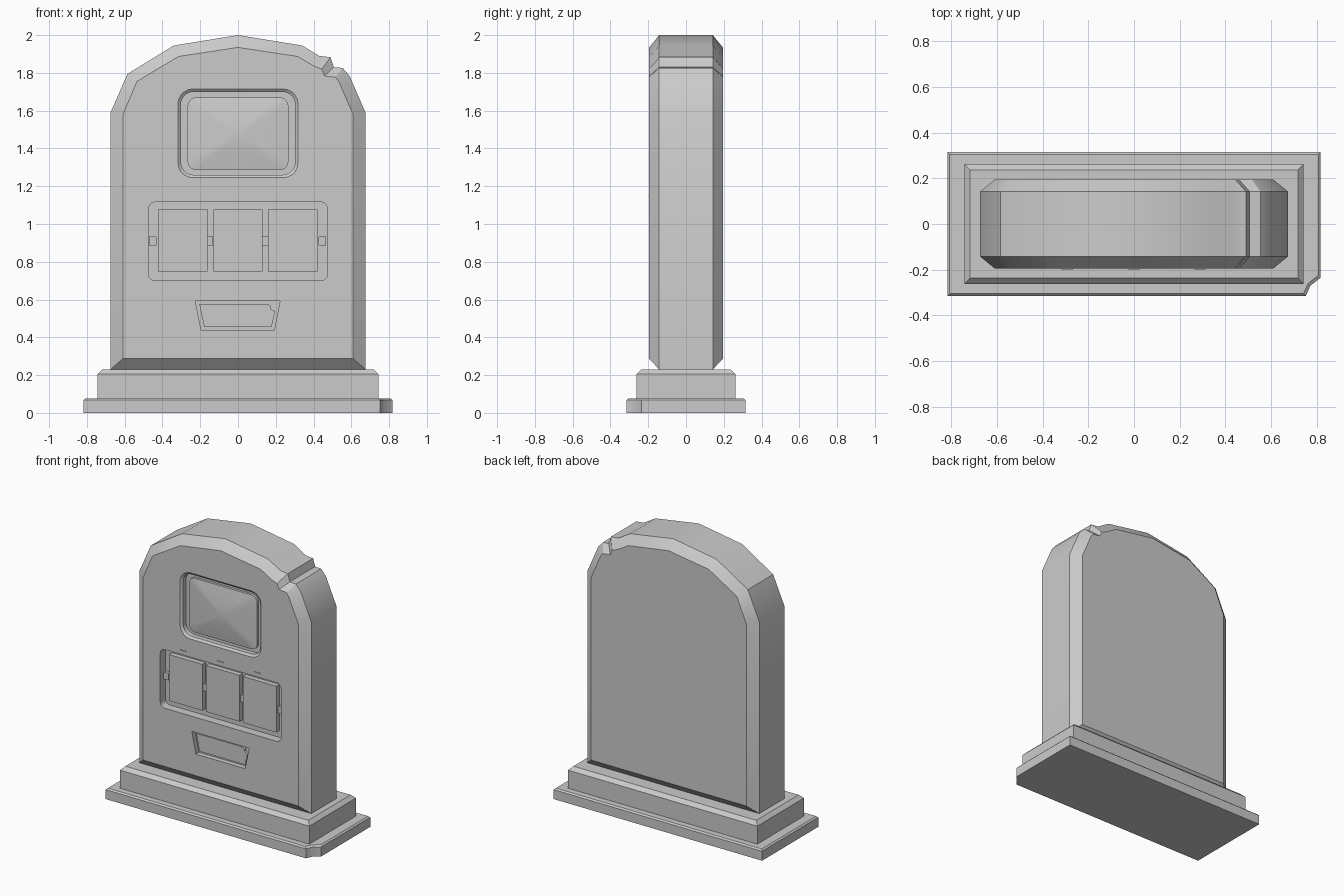
import bpy, bmesh, math

cube = bpy.data.objects.get("Cube")
if cube:
    bpy.data.objects.remove(cube, do_unlink=True)

stone = bpy.data.materials.new("grey_stone")
stone.use_nodes = True
GREY = (0.6, 0.6, 0.6, 1)
stone.diffuse_color = GREY
stone.node_tree.nodes["Principled BSDF"].inputs["Base Color"].default_value = GREY

FRONT = -0.195  # y of the slab's front face


def loft(name, rings):
    """Skin matching closed 3D rings and cap both ends."""
    bm = bmesh.new()
    loops = [[bm.verts.new(p) for p in ring] for ring in rings]
    n = len(loops[0])
    for a, b in zip(loops, loops[1:]):
        for i in range(n):
            j = (i + 1) % n
            bm.faces.new((a[i], a[j], b[j], b[i]))
    bm.faces.new(loops[0])
    bm.faces.new(loops[-1])
    bmesh.ops.remove_doubles(bm, verts=bm.verts, dist=1e-5)
    bmesh.ops.recalc_face_normals(bm, faces=bm.faces)
    mesh = bpy.data.meshes.new(name)
    bm.to_mesh(mesh)
    bm.free()
    mesh.materials.append(stone)
    obj = bpy.data.objects.new(name, mesh)
    bpy.context.collection.objects.link(obj)
    return obj


def at_y(points, y):
    return [(x, y, z) for x, z in points]


def at_z(points, z):
    return [(x, y, z) for x, y in points]


def round_rect(cx, cz, hw, hh, r, steps=5):
    pts = []
    for k, (sx, sz) in enumerate([(1, 1), (-1, 1), (-1, -1), (1, -1)]):
        for i in range(steps + 1):
            a = math.pi / 2 * (k + i / steps)
            pts.append((cx + sx * (hw - r) + r * math.cos(a),
                        cz + sz * (hh - r) + r * math.sin(a)))
    return pts


def rect(hx, hy):
    return [(-hx, -hy), (hx, -hy), (hx, hy), (-hx, hy)]


def block(name, x0, x1, y0, y1, z0, z1):
    pts = [(x0, z0), (x1, z0), (x1, z1), (x0, z1)]
    return loft(name, [at_y(pts, y0), at_y(pts, y1)])


def activate(obj):
    bpy.ops.object.select_all(action="DESELECT")
    obj.select_set(True)
    bpy.context.view_layer.objects.active = obj


def carve(target, cutter):
    cutter.hide_render = True
    mod = target.modifiers.new("carve", "BOOLEAN")
    mod.operation, mod.solver, mod.object = "DIFFERENCE", "EXACT", cutter
    activate(target)
    bpy.ops.object.modifier_apply(modifier=mod.name)
    bpy.data.objects.remove(cutter, do_unlink=True)


# Lower plinth with a chipped front corner
def chipped(hx, hy):
    return [(-hx, -hy), (hx - 0.065, -hy), (hx - 0.045, -hy + 0.045),
            (hx, -hy + 0.08), (hx, hy), (-hx, hy)]


loft("lower_plinth", [at_z(chipped(0.818, 0.315), 0),
                      at_z(chipped(0.818, 0.315), 0.067),
                      at_z(chipped(0.808, 0.305), 0.077)])

# Upper plinth with a chamfered top
loft("upper_plinth", [at_z(rect(0.743, 0.262), 0.07),
                      at_z(rect(0.743, 0.262), 0.205),
                      at_z(rect(0.718, 0.237), 0.23)])

# Arched slab, chamfered front and back, with a notch in its left shoulder
outer = [(-0.675, 0.23), (0.675, 0.23), (0.675, 1.59), (0.59, 1.785),
         (0.554, 1.826), (0.507, 1.83), (0.49, 1.883), (0.43, 1.89),
         (0.34, 1.945), (0, 2.0), (-0.34, 1.945), (-0.585, 1.795), (-0.675, 1.59)]
inner = [(-0.61, 0.287), (0.61, 0.287), (0.61, 1.578), (0.535, 1.752),
         (0.517, 1.777), (0.459, 1.783), (0.443, 1.82), (0.40, 1.837),
         (0.315, 1.887), (0, 1.935), (-0.315, 1.887), (-0.535, 1.755), (-0.61, 1.578)]
slab = loft("slab", [at_y(inner, FRONT), at_y(outer, -0.142),
                     at_y(outer, 0.142), at_y(inner, 0.195)])

# Screen recess with a bevelled rim
wide = round_rect(0, 1.48, 0.318, 0.235, 0.08)
tight = round_rect(0, 1.48, 0.303, 0.22, 0.068)
carve(slab, loft("screen_cutter", [at_y(wide, FRONT - 0.03), at_y(wide, FRONT),
                                   at_y(tight, FRONT + 0.012),
                                   at_y(tight, FRONT + 0.045)]))

# Panel recess
bay = round_rect(0, 0.908, 0.474, 0.208, 0.035)
carve(slab, loft("panel_cutter", [at_y(bay, FRONT - 0.03), at_y(bay, FRONT + 0.06)]))

# Tray recess
tray = [(-0.226, 0.593), (-0.195, 0.44), (0.192, 0.44), (0.223, 0.593)]
carve(slab, loft("tray_cutter", [at_y(tray, FRONT - 0.03), at_y(tray, FRONT + 0.035)]))

# Bulging screen
rim = round_rect(0, 1.478, 0.267, 0.192, 0.045)
rings = [at_y(rim, FRONT + 0.05), at_y(rim, FRONT + 0.028)]
for t in (0.8, 0.6, 0.4, 0.2, 0.05):
    ring = [(x * t, 1.478 + (z - 1.478) * t) for x, z in rim]
    rings.append(at_y(ring, FRONT + 0.003 + 0.025 * t ** 1.5))
loft("screen", rings)

# Three display panels, with small ticks above them
for side, cx in (("right", -0.292), ("middle", 0), ("left", 0.289)):
    block(side + "_panel", cx - 0.131, cx + 0.131, FRONT + 0.025, FRONT + 0.065, 0.748, 1.076)
    block(side + "_tick", cx - 0.025, cx + 0.025, FRONT - 0.004, FRONT + 0.004, 1.146, 1.149)

# Pegs joining the panels and the bay walls
for name, cx, hw in (("right_outer_peg", -0.452, 0.02), ("right_inner_peg", -0.147, 0.015),
                     ("left_inner_peg", 0.144, 0.015), ("left_outer_peg", 0.447, 0.02)):
    pts = round_rect(cx, 0.91, hw, 0.025, 0.006, 2)
    loft(name, [at_y(pts, FRONT + 0.035), at_y(pts, FRONT + 0.065)])

# Tray plate with a chipped corner
plate = [(-0.205, 0.577), (-0.179, 0.456), (0.178, 0.456), (0.197, 0.538),
         (0.172, 0.55), (0.176, 0.564), (0.158, 0.577)]
loft("tray_plate", [at_y(plate, FRONT + 0.02), at_y(plate, FRONT + 0.04)])

# Smooth shading with sharp edges kept
for obj in bpy.context.collection.objects:
    if obj.type == "MESH":
        activate(obj)
        bpy.ops.object.shade_smooth_by_angle(angle=math.radians(30))
